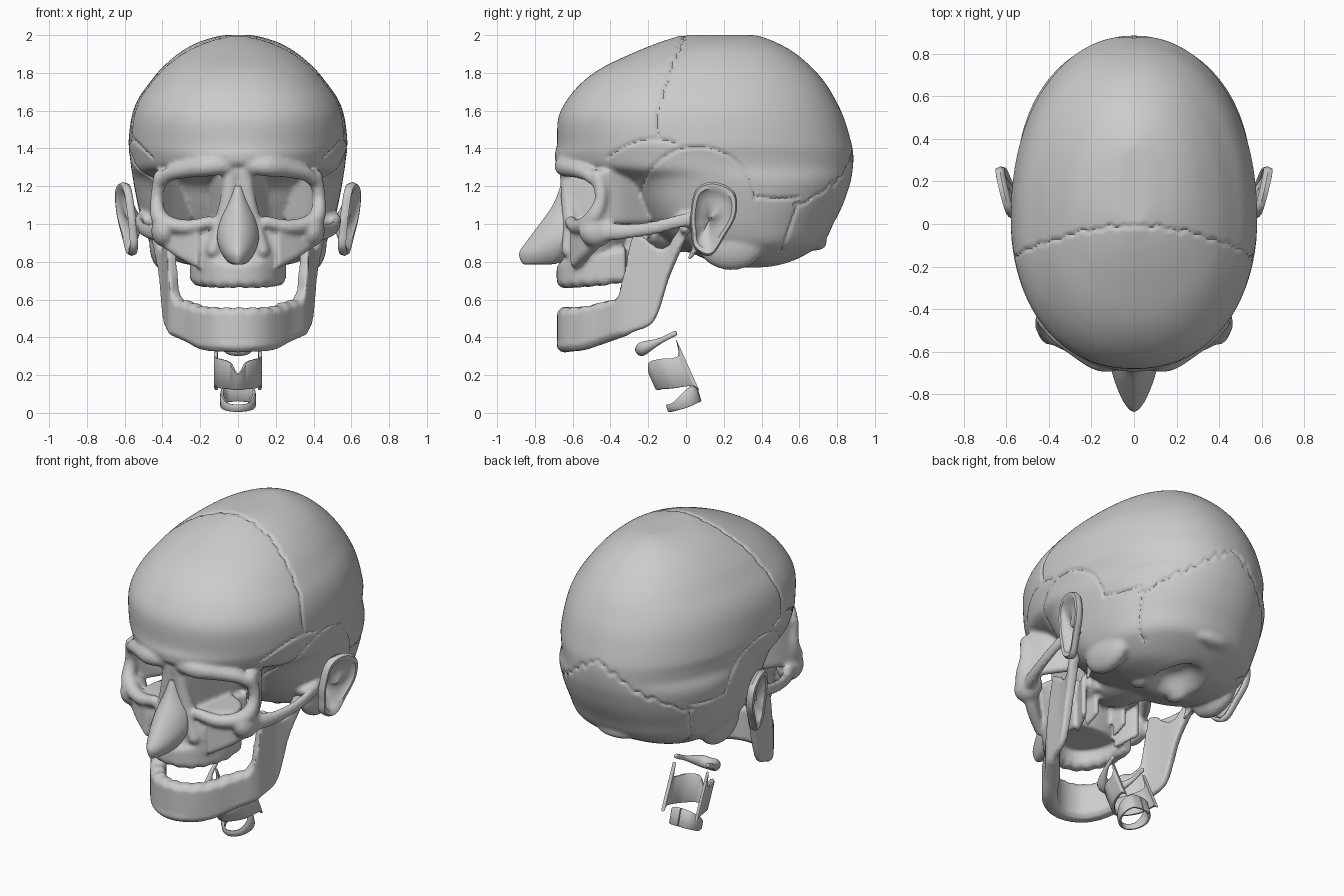
import bpy, bmesh, math
from mathutils import Vector, Matrix


def spline(pts, n, closed=False):
    """Catmull-Rom through tuples of any length."""
    out, m = [], len(pts)
    idx = (lambda i: i % m) if closed else (lambda i: max(0, min(m - 1, i)))
    for i in range(m if closed else m - 1):
        a, b, c, d = (pts[idx(i + k)] for k in (-1, 0, 1, 2))
        for j in range(n):
            t = j / n
            out.append(tuple(0.5 * (2 * q + (r - p) * t + (2 * p - 5 * q + 4 * r - s) * t * t
                       + (3 * q - p - 3 * r + s) * t ** 3) for p, q, r, s in zip(a, b, c, d)))
    return out if closed else out + [tuple(pts[-1])]


def loft(bm, rings, caps=(True, True)):
    rows = [[bm.verts.new(p) for p in r] for r in rings]
    n = len(rows[0])
    for a, b in zip(rows, rows[1:]):
        for i in range(n):
            bm.faces.new((a[i], a[(i + 1) % n], b[(i + 1) % n], b[i]))
    if caps[0]:
        bm.faces.new(rows[0][::-1])
    if caps[1]:
        bm.faces.new(rows[-1])


def sections(bm, secs, mid=0.45, n=5, seg=96, back=2.15):
    """Loft egg-shaped level sections (z, y front, y back, half width, front roundness)."""
    rings = []
    for z, yf, yb, hw, e in spline(secs, n):
        yc, ring = yf + mid * (yb - yf), []
        for k in range(seg):
            a = math.tau * k / seg
            c, s = math.cos(a), math.sin(a)
            ry, ex = ((yb - yc), back) if s > 0 else ((yc - yf), e)
            ring.append((math.copysign(abs(c) ** (2 / ex), c) * hw,
                         yc + math.copysign(abs(s) ** (2 / ex), s) * ry, z))
        rings.append(ring)
    loft(bm, rings)


def wall(bm, half, joined=True, shear=0.0, z0=0.0, sockets=0.0):
    """Upright bone plate along stations (x, y, z bottom, z top, thickness), mirrored."""
    flip = [(-p[0],) + tuple(p[1:]) for p in half]
    paths = [flip[:0:-1] + list(half)] if joined else [half, flip]
    for path in paths:
        st, rings = spline(path, 6), []
        for i, (x, y, zb, zt, th) in enumerate(st):
            p, q = st[max(i - 1, 0)], st[min(i + 1, len(st) - 1)]
            nrm = Vector((q[1] - p[1], p[0] - q[0])).normalized() * th / 2
            lo = zb - (sockets if i % 4 < 2 and sockets < 0 else 0)
            hi = zt - (sockets if i % 4 < 2 and sockets > 0 else 0)
            b = min(th * 0.3, (hi - lo) * 0.3)
            ring = []
            for u, z in ((-.5, lo), (.5, lo), (1, lo + b), (1, hi - b), (.5, hi), (-.5, hi), (-1, hi - b), (-1, lo + b)):
                ring.append((x + nrm.x * u, y + nrm.y * u + shear * (z - z0), z))
            rings.append(ring)
        loft(bm, rings)


def blob(bm, c, r, mirror=True):
    for s in ((1, -1) if mirror else (1,)):
        m = Matrix.Translation((c[0] * s, c[1], c[2])) @ Matrix.Diagonal((r[0], r[1], r[2], 1))
        bmesh.ops.create_icosphere(bm, subdivisions=3, radius=1, matrix=m)


def tube(bm, pts, flat=1.0):
    """Mirrored rounded strut through (x, y, z, radius) points."""
    for p in spline(pts, 8):
        for s in (1, -1):
            m = Matrix.Translation((p[0] * s, p[1], p[2])) @ Matrix.Diagonal((p[3] * flat, p[3], p[3], 1))
            bmesh.ops.create_icosphere(bm, subdivisions=2, radius=1, matrix=m)


def finish(name, bm, voxel=None, smooth=4):
    bmesh.ops.recalc_face_normals(bm, faces=bm.faces)
    me = bpy.data.meshes.new(name)
    bm.to_mesh(me)
    bm.free()
    ob = bpy.data.objects.new(name, me)
    bpy.context.collection.objects.link(ob)
    if voxel:
        r = ob.modifiers.new("fuse", 'REMESH')
        r.mode, r.voxel_size = 'VOXEL', voxel
        s = ob.modifiers.new("soften", 'SMOOTH')
        s.factor, s.iterations = 0.5, smooth
        dg = bpy.context.evaluated_depsgraph_get()
        ob.data = bpy.data.meshes.new_from_object(ob.evaluated_get(dg))
        ob.modifiers.clear()
    for p in ob.data.polygons:
        p.use_smooth = True
    return ob


# --- cranium with facial bones, fused
bm = bmesh.new()
sections(bm, [
    (.77, .24, .48, .18, 2.2), (.80, .14, .56, .32, 2.3), (.86, 0, .67, .42, 2.4), (.91, -.10, .735, .47, 2.5),
    (1.0, -.20, .78, .505, 2.6), (1.1, -.27, .83, .53, 2.6), (1.2, -.34, .865, .55, 2.5),
    (1.25, -.45, .877, .558, 2.2), (1.30, -.66, .884, .566, 1.95), (1.36, -.695, .886, .573, 2.0),
    (1.42, -.683, .878, .58, 2.1), (1.56, -.677, .837, .565, 2.2), (1.66, -.628, .79, .53, 2.2),
    (1.75, -.55, .735, .467, 2.2), (1.83, -.44, .665, .40, 2.15), (1.91, -.27, .57, .305, 2.1),
    (1.96, -.145, .48, .215, 2.05), (1.988, -.06, .41, .13, 2), (2.0, -.02, .36, .07, 2)])
# maxilla body, tooth arch, palate
sections(bm, [(.76, -.66, -.32, .21, 2.4), (.84, -.645, -.31, .24, 2.4), (.92, -.63, -.30, .28, 2.4),
              (1.0, -.60, -.28, .31, 2.5), (1.02, -.55, -.28, .28, 2.5)], back=2.5)
wall(bm, [(0, -.64, .66, .8, .09), (.095, -.615, .658, .82, .09), (.165, -.54, .665, .84, .09),
          (.205, -.44, .672, .86, .09), (.215, -.32, .69, .88, .08)], sockets=-.008)
wall(bm, [(.40, -.46, .885, 1.03, .07), (.31, -.525, .82, 1.0, .07), (.2, -.59, .76, 1.0, .06)], joined=False)
# brow ridge, orbit rims, nasal bridge
tube(bm, [(.07, -.64, 1.31, .05), (.16, -.64, 1.305, .055), (.27, -.58, 1.29, .048), (.36, -.52, 1.265, .04), (.415, -.46, 1.22, .038)])
tube(bm, [(.41, -.465, 1.25, .04), (.43, -.45, 1.13, .036), (.405, -.50, 1.02, .048), (.28, -.575, .985, .04), (.15, -.61, 1.01, .035)])
tube(bm, [(.03, -.62, 1.28, .05), (.05, -.62, 1.14, .045), (.085, -.61, 1.0, .045), (.13, -.62, .86, .04)])
# orbit inner and outer walls
wall(bm, [(.425, -.45, 1.0, 1.28, .04), (.37, -.34, 1.0, 1.3, .05), (.27, -.2, 1.0, 1.26, .05)], joined=False)
wall(bm, [(.06, -.60, .9, 1.27, .06), (.09, -.42, .9, 1.28, .08), (.12, -.15, .9, 1.25, .1)], joined=False)
# cheekbones and arches
blob(bm, (.39, -.475, .965), (.07, .095, .088))
tube(bm, [(.42, -.43, .96, .055), (.47, -.32, .96, .042), (.51, -.17, .98, .038), (.525, -.03, 1.015, .038), (.51, .08, 1.03, .04)], 0.6)
blob(bm, (.45, .02, 1.02), (.085, .08, .05))
# skull base, mastoids, nape bump, styloids, condyles, pterygoid plates
blob(bm, (0, 0, .96), (.17, .33, .11), False)
blob(bm, (.395, .24, .90), (.075, .18, .145))
blob(bm, (0, .69, .90), (.13, .055, .04), False)
blob(bm, (.13, .24, .80), (.05, .09, .045))
tube(bm, [(.38, .10, .92, .03), (.37, .05, .87, .02), (.36, .02, .82, .014)])
wall(bm, [(.14, -.34, .70, .98, .03), (.17, -.26, .72, 1.0, .03), (.20, -.2, .74, 1.0, .03)], joined=False)
wall(bm, [(.10, -.30, .74, .98, .03), (.10, -.2, .78, 1.0, .03)], joined=False)
skull = finish("skull", bm, 0.0115, 7)

# suture grooves and spinal opening
core = Vector((0, .1, 1.3))
for v in skull.data.vertices:
    x, y, z = v.co
    ax = abs(x)
    zig = .005 * math.sin(95 * ax) + .004 * math.sin(61 * ax + 40 * z)
    d = 1.0
    if z > 1.45:
        d = abs(y + .01 + .45 * ax * ax + zig)
    if y > .57 and z > 1.05:
        d = min(d, abs(z - 1.42 + .72 * ax + 2 * zig) * .82)
    if ax > .25 and .85 < z < 1.12:
        d = min(d, abs(y - .60 + .35 * (1.12 - z)))
    if ax > .34 and .37 < y < .6:
        d = min(d, abs(z - 1.135 - .5 * (y - .5) ** 2))
    if ax > .34 and z > 1.13 and -.28 < y < .40:
        d = min(d, abs(math.hypot(y - .06, z - 1.1) - .31))
    if ax > .3 and -.42 < y < -.05 and z > 1.3:
        d = min(d, abs(z - 1.45 + 1.6 * (y + .17) ** 2))
    v.co += (core - v.co).normalized() * .010 * math.exp(-(d / .008) ** 2)
    if z < .9 and y > 0:
        q = (x / .11) ** 2 + ((y - .37) / .15) ** 2
        v.co.z += .10 * math.exp(-q * q)

# --- lower jaw
bm = bmesh.new()
wall(bm, [(0, -.637, .322, .56, .09), (.10, -.612, .325, .56, .09), (.18, -.535, .335, .565, .09),
          (.25, -.43, .37, .59, .09), (.318, -.345, .40, .62, .08), (.343, -.315, .41, .76, .06),
          (.357, -.275, .43, .95, .045), (.375, -.19, .465, .905, .04), (.385, -.145, .54, .875, .045),
          (.40, -.09, .72, .89, .05), (.425, -.03, .86, .98, .055), (.43, 0, .92, .975, .055)], sockets=.007)
blob(bm, (.435, -.005, .975), (.075, .032, .035))
blob(bm, (0, -.64, .36), (.12, .045, .04), False)
finish("lower_jaw", bm, 0.01, 3)

# --- nose cartilage
bm = bmesh.new()
sections(bm, [(.785, -.855, -.72, .025, 2), (.80, -.872, -.66, .055, 1.9), (.85, -.882, -.62, .09, 1.7),
              (.92, -.835, -.60, .11, 1.6), (1.0, -.775, -.60, .10, 1.6), (1.1, -.705, -.59, .065, 1.7),
              (1.2, -.665, -.58, .03, 2)], mid=.75, seg=40)
finish("nose", bm)

# --- ears: dished shells with a raised rim
outline = spline([(.03, 1.05), (.06, 1.18), (.15, 1.215), (.25, 1.165), (.258, 1.05),
                  (.20, .94), (.13, .84), (.05, .875), (.035, .96)], 5, True)
for s, side in ((1, "right"), (-1, "left")):
    bm = bmesh.new()
    rings = []
    for k, dx in ((.96, -.02), (1, 0), (.96, .015), (.87, .013), (.79, -.006), (.55, -.022), (.3, -.038), (.06, -.045)):
        rings.append([(s * (.545 + .25 * (y - .03) + .1 * (z - .86) + dx),
                       .13 + (y - .13) * k, 1.03 + (z - 1.03) * k) for y, z in outline])
    loft(bm, rings, (False, True))
    ear = finish("ear_" + side, bm)
    sol = ear.modifiers.new("thickness", 'SOLIDIFY')
    sol.thickness, sol.offset = .014, 0

# --- throat: hyoid, thyroid and cricoid
bm = bmesh.new()
tube(bm, [(0, -.235, .335, .036), (.05, -.22, .345, .036), (.095, -.14, .38, .018), (.11, -.06, .42, .016)], 0.8)
finish("hyoid", bm, 0.007, 2)
bm = bmesh.new()
wall(bm, [(0, -.185, .12, .21, .02), (.04, -.165, .125, .265, .02), (.09, -.10, .13, .285, .02),
          (.112, -.03, .14, .29, .02), (.118, .01, .14, .31, .02), (.115, .032, .12, .385, .02)],
     shear=-.45, z0=.2)
finish("thyroid_cartilage", bm)
bm = bmesh.new()
wall(bm, [(0, -.115, .005, .045, .018), (.06, -.08, .012, .055, .018), (.085, -.01, .03, .11, .018),
          (.06, .05, .055, .15, .018), (.002, .062, .06, .16, .018)], shear=-.3, z0=.1)
finish("cricoid_cartilage", bm)

bpy.ops.object.select_all(action='DESELECT')
for ob in bpy.data.objects:
    ob.select_set(True)
bpy.context.view_layer.objects.active = skull
bpy.ops.object.shade_smooth_by_angle(angle=math.radians(45))
